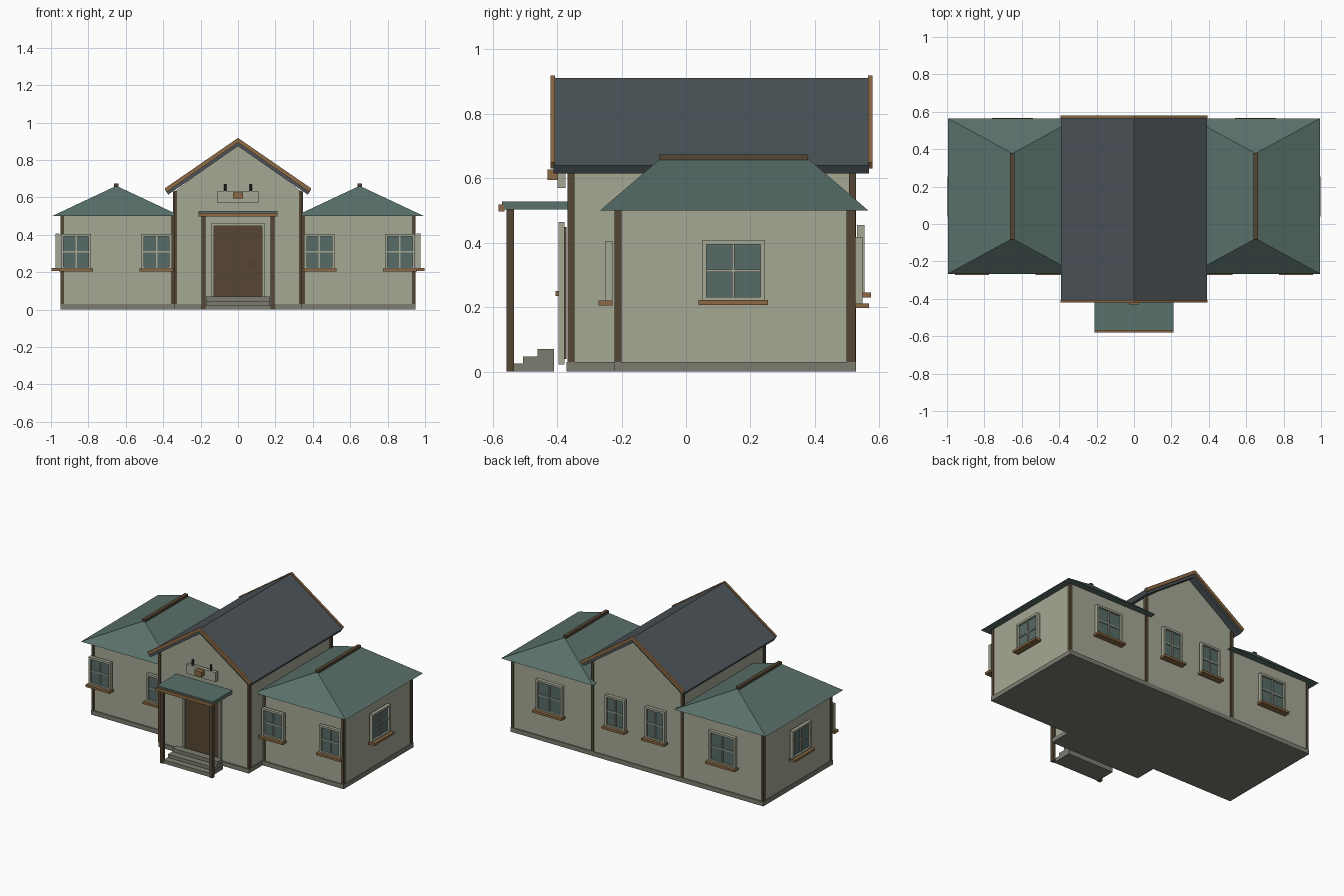
import bpy, bmesh, math
from mathutils import Matrix, Vector

if "Cube" in bpy.data.objects:
    bpy.data.objects.remove(bpy.data.objects["Cube"])


def material(name, r, g, b):
    lin = [((c / 255 + 0.055) / 1.055) ** 2.4 for c in (r, g, b)]
    m = bpy.data.materials.new(name)
    m.diffuse_color = (*lin, 1)
    m.use_nodes = True
    m.node_tree.nodes["Principled BSDF"].inputs["Base Color"].default_value = m.diffuse_color
    return m


CREAM = material("cream wall", 165, 168, 148)
STONE = material("grey stone", 124, 124, 112)
BROWN = material("dark brown wood", 84, 70, 52)
WOOD = material("light brown wood", 140, 106, 68)
DOOR = material("door brown", 86, 70, 50)
GREEN = material("green roof", 90, 113, 107)
SLATE = material("slate roof", 76, 84, 89)
GLASS = material("window glass", 86, 107, 103)
DARK = material("dark metal", 52, 52, 54)


def finish(name, bm, mat, matrix=None):
    if matrix is not None:
        bm.transform(matrix)
    bmesh.ops.recalc_face_normals(bm, faces=bm.faces)
    me = bpy.data.meshes.new(name)
    bm.to_mesh(me)
    bm.free()
    me.materials.append(mat)
    ob = bpy.data.objects.new(name, me)
    bpy.context.collection.objects.link(ob)
    return ob


def boxes(name, mat, *spans, matrix=None):
    """One object of boxes, each given as x0, x1, y0, y1, z0, z1."""
    bm = bmesh.new()
    for x0, x1, y0, y1, z0, z1 in spans:
        m = Matrix.Translation(((x0 + x1) / 2, (y0 + y1) / 2, (z0 + z1) / 2))
        m = m @ Matrix.Diagonal((x1 - x0, y1 - y0, z1 - z0, 1))
        bmesh.ops.create_cube(bm, size=1, matrix=m)
    return finish(name, bm, mat, matrix)


def extrude_y(name, mat, profile, y0, y1):
    """Half profile (x, z) from the centre line, mirrored, extruded along y."""
    full = profile + [(-x, z) for x, z in reversed(profile) if x > 0]
    bm = bmesh.new()
    f = bm.faces.new([bm.verts.new((x, y0, z)) for x, z in full])
    r = bmesh.ops.extrude_face_region(bm, geom=[f])
    verts = [v for v in r["geom"] if isinstance(v, bmesh.types.BMVert)]
    bmesh.ops.translate(bm, verts=verts, vec=(0, y1 - y0, 0))
    return finish(name, bm, mat)


def chevron(name, mat, top, bottom, y0, y1):
    """Two mirrored sloping slabs meeting at the ridge."""
    (tz, (tx, te)), (bz, (bx, be)) = top, bottom
    prof = [(0, tz), (tx, te), (bx, be), (0, bz), (-bx, be), (-tx, te)]
    bm = bmesh.new()
    a = [bm.verts.new((x, y0, z)) for x, z in prof]
    b = [bm.verts.new((x, y1, z)) for x, z in prof]
    for i in range(6):
        j = (i + 1) % 6
        bm.faces.new((a[i], a[j], b[j], b[i]))
    for v in (a, b):
        bm.faces.new((v[0], v[1], v[2], v[3]))
        bm.faces.new((v[0], v[3], v[4], v[5]))
    return finish(name, bm, mat)


def window(name, pos, angle, w, z0, z1):
    """Cross-barred window facing -y, then turned by angle about z."""
    m = Matrix.Translation((pos[0], pos[1], 0)) @ Matrix.Rotation(angle, 4, "Z")
    h, b, zc = w / 2, 0.014, (z0 + z1) / 2
    boxes(name + "_glass", GLASS, (-h + b, h - b, -0.022, -0.014, z0 + b, z1 - b), matrix=m)
    boxes(name + "_frame", CREAM,
          (-h, -h + b, -0.035, -0.012, z0, z1), (h - b, h, -0.035, -0.012, z0, z1),
          (-h + b, h - b, -0.035, -0.012, z1 - b, z1),
          (-h + b, h - b, -0.035, -0.012, z0, z0 + b),
          (-0.004, 0.004, -0.029, -0.02, z0 + b, z1 - b),
          (-h + b, h - b, -0.028, -0.02, zc - 0.004, zc + 0.004), matrix=m)
    boxes(name + "_sill", WOOD, (-h - 0.01, h + 0.01, -0.056, -0.012, z0 - 0.01, z0 + 0.005), matrix=m)


# Central hall
boxes("hall_base", STONE, (-0.34, 0.34, -0.37, 0.527, 0, 0.03))
extrude_y("hall_walls", CREAM, [(0, 0.893), (0.335, 0.635), (0.335, 0.02)], -0.362, 0.522)
chevron("hall_roof", SLATE, (0.91, (0.39, 0.64)), (0.874, (0.373, 0.615)), -0.411, 0.568)
for n, y0, y1 in (("front", -0.42, -0.406), ("back", 0.564, 0.579)):
    chevron(n + "_bargeboard", WOOD, (0.918, (0.392, 0.648)), (0.893, (0.379, 0.63)), y0, y1)

# Two mirrored wings, with hip roof, ridge cap and corner posts
for side, s in (("left", -1), ("right", 1)):
    flip = Matrix.Diagonal((s, 1, 1, 1))
    boxes(side + "_wing_base", STONE, (0.33, 0.95, -0.222, 0.527, 0, 0.03), matrix=flip)
    boxes(side + "_wing_walls", CREAM, (0.325, 0.943, -0.215, 0.52, 0.02, 0.502), matrix=flip)
    bm = bmesh.new()
    c = [bm.verts.new(p) for p in ((0.305, -0.266, 0.5), (0.995, -0.266, 0.5),
                                   (0.995, 0.565, 0.5), (0.305, 0.565, 0.5))]
    r0, r1 = bm.verts.new((0.65, -0.078, 0.662)), bm.verts.new((0.65, 0.377, 0.662))
    for f in ((c[0], c[1], r0), (c[1], c[2], r1, r0), (c[2], c[3], r1),
              (c[3], c[0], r0, r1), c):
        bm.faces.new(f)
    finish(side + "_wing_roof", bm, GREEN, flip)
    boxes(side + "_ridge_cap", BROWN, (0.638, 0.662, -0.083, 0.376, 0.655, 0.674), matrix=flip)
    boxes(side + "_corner_posts", BROWN,
          (0.325, 0.342, -0.368, -0.346, 0.03, 0.635),
          (0.342, 0.358, -0.221, -0.2, 0.03, 0.5),
          (0.93, 0.948, -0.221, -0.2, 0.03, 0.5),
          (0.93, 0.948, 0.498, 0.525, 0.03, 0.5),
          (0.327, 0.347, 0.505, 0.527, 0.03, 0.632), matrix=flip)
    # Windows on every outside wall
    window(side + "_front_inner_window", (s * 0.435, -0.216), 0, 0.162, 0.215, 0.405)
    window(side + "_front_outer_window", (s * 0.866, -0.216), 0, 0.162, 0.215, 0.405)
    window(side + "_end_window", (s * 0.942, 0.147), s * math.pi / 2, 0.196, 0.217, 0.408)
    window(side + "_back_window", (s * 0.65, 0.512), math.pi, 0.2, 0.207, 0.418)
    window(side + "_hall_back_window", (s * 0.15, 0.518), math.pi, 0.15, 0.24, 0.455)

# Porch canopy, posts and steps
boxes("porch_roof", GREEN, (-0.21, 0.21, -0.57, -0.36, 0.503, 0.528))
boxes("porch_trim", WOOD, (-0.212, 0.212, -0.581, -0.563, 0.497, 0.518))
boxes("porch_posts", BROWN, *[(x - 0.011, x + 0.011, -0.556, -0.534, 0, 0.503)
                              for x in (-0.185, 0.185)])
boxes("porch_steps", STONE, (-0.174, 0.174, -0.55, -0.41, 0, 0.025),
      (-0.172, 0.172, -0.506, -0.41, 0.025, 0.047),
      (-0.17, 0.17, -0.46, -0.41, 0.047, 0.07))

# Entrance door
boxes("door_frame", CREAM, (-0.142, -0.127, -0.396, -0.376, 0.023, 0.464),
      (0.127, 0.142, -0.396, -0.376, 0.023, 0.464),
      (-0.127, 0.127, -0.396, -0.376, 0.448, 0.464))
boxes("door_panel", DOOR, (-0.127, 0.127, -0.384, -0.37, 0.04, 0.448))
boxes("door_handle", WOOD, (0.075, 0.085, -0.404, -0.384, 0.235, 0.25))

# Blank sign board with a small plaque and two lamp stubs
boxes("sign_board", CREAM, (-0.11, 0.11, -0.398, -0.374, 0.57, 0.635))
boxes("sign_plaque", WOOD, (-0.027, 0.027, -0.43, -0.398, 0.594, 0.627))
for i, x in enumerate((-0.068, 0.068)):
    bm = bmesh.new()
    bmesh.ops.create_cone(bm, cap_ends=True, segments=8, radius1=0.007, radius2=0.007,
                          depth=0.04, matrix=Matrix.Translation((x, -0.388, 0.652)))
    finish("sign_lamp_%d" % (i + 1), bm, DARK)
